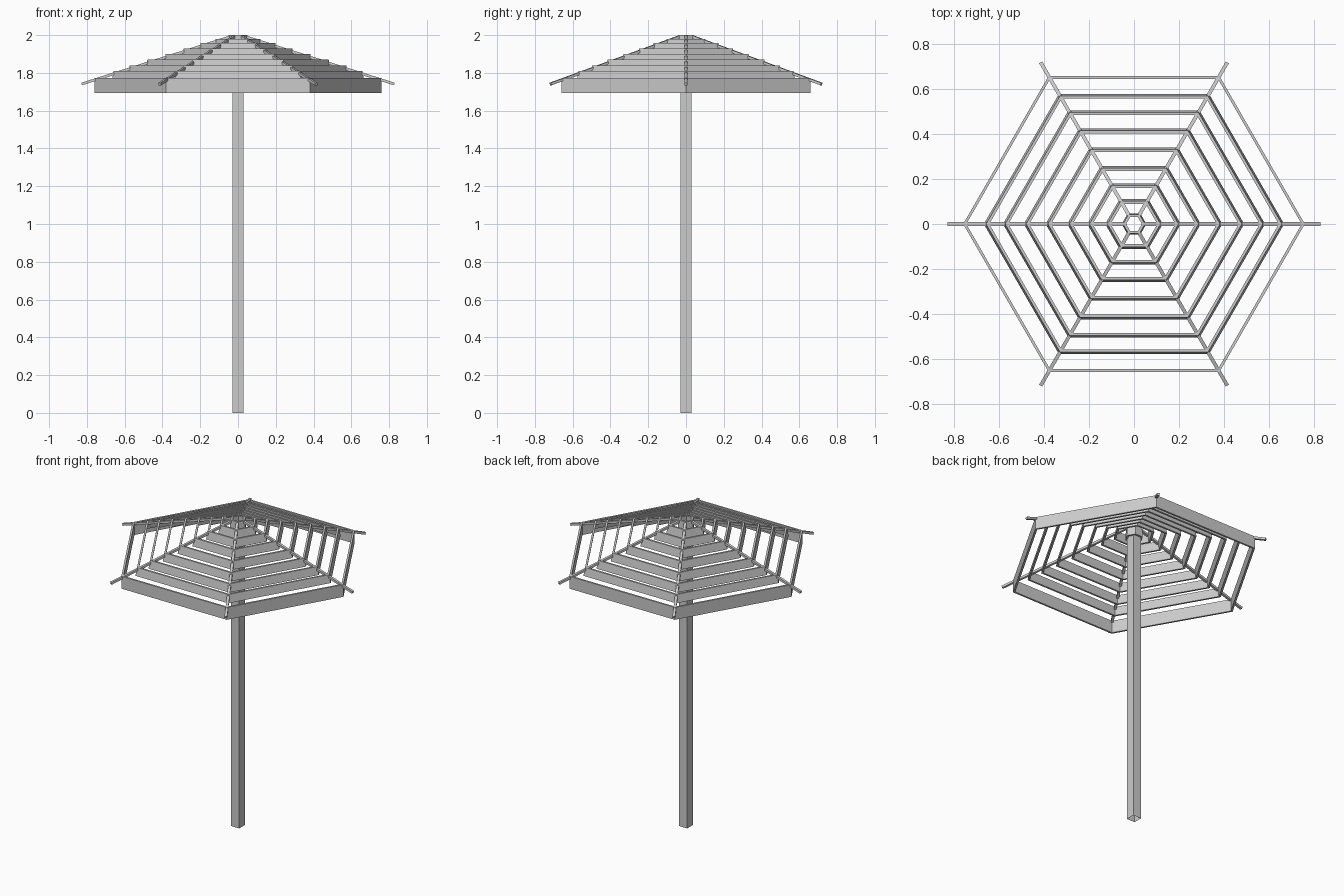
import bpy, bmesh, math
from mathutils import Matrix, Vector

if "Cube" in bpy.data.objects:
    bpy.data.objects.remove(bpy.data.objects["Cube"])


def make_object(name, bm):
    bmesh.ops.recalc_face_normals(bm, faces=bm.faces)
    me = bpy.data.meshes.new(name)
    bm.to_mesh(me)
    bm.free()
    ob = bpy.data.objects.new(name, me)
    bpy.context.collection.objects.link(ob)
    return ob


def ring(name, section, sides=6):
    """Sweep a closed (radius, z) section around z with mitred corners."""
    bm = bmesh.new()
    loops = []
    for i in range(sides):
        a = 2 * math.pi * i / sides
        loops.append([bm.verts.new((r * math.cos(a), r * math.sin(a), z)) for r, z in section])
    n = len(section)
    for i in range(sides):
        p, q = loops[i], loops[(i + 1) % sides]
        for j in range(n):
            k = (j + 1) % n
            bm.faces.new((p[j], q[j], q[k], p[k]))
    return make_object(name, bm)


def slat_ring(name, r, top, height, thick, flare):
    return ring(name, [(r, top), (r + flare, top - height),
                       (r + flare - thick, top - height), (r - thick, top)])


# Square open-ended pole
bm = bmesh.new()
h = 0.029
corners = [(-h, -h), (h, -h), (h, h), (-h, h)]
low = [bm.verts.new((x, y, 0)) for x, y in corners]
high = [bm.verts.new((x, y, 1.95)) for x, y in corners]
for i in range(4):
    k = (i + 1) % 4
    bm.faces.new((low[i], low[k], high[k], high[i]))
make_object("pole", bm)

# Hexagonal collar at the top of the pole
slat_ring("top_collar", 0.049, 2.0, 0.09, 0.014, 0.006)

# Canopy slats, stepping down and outward
steps = [(0.118, 1.98), (0.198, 1.957), (0.287, 1.93), (0.383, 1.9),
         (0.48, 1.87), (0.573, 1.84), (0.658, 1.81)]
for i, (r, top) in enumerate(steps):
    slat_ring(f"canopy_slat_{i + 1}", r, top, 0.052, 0.014, 0.01)

# Deeper vertical edge band
slat_ring("edge_band", 0.76, 1.773, 0.08, 0.014, 0.0)

# Six sloping ribs through the slat corners
start, end = Vector((0.045, 0, 1.99)), Vector((0.828, 0, 1.741))
run = end - start
for i in range(6):
    bm = bmesh.new()
    bmesh.ops.create_cube(bm, size=1)
    bmesh.ops.scale(bm, vec=(run.length, 0.016, 0.014), verts=bm.verts)
    place = (Matrix.Rotation(math.radians(60 * i), 4, 'Z')
             @ Matrix.Translation((start + end) / 2)
             @ Matrix.Rotation(math.atan2(-run.z, run.x), 4, 'Y'))
    bmesh.ops.transform(bm, matrix=place, verts=bm.verts)
    make_object(f"rib_{i + 1}", bm)
